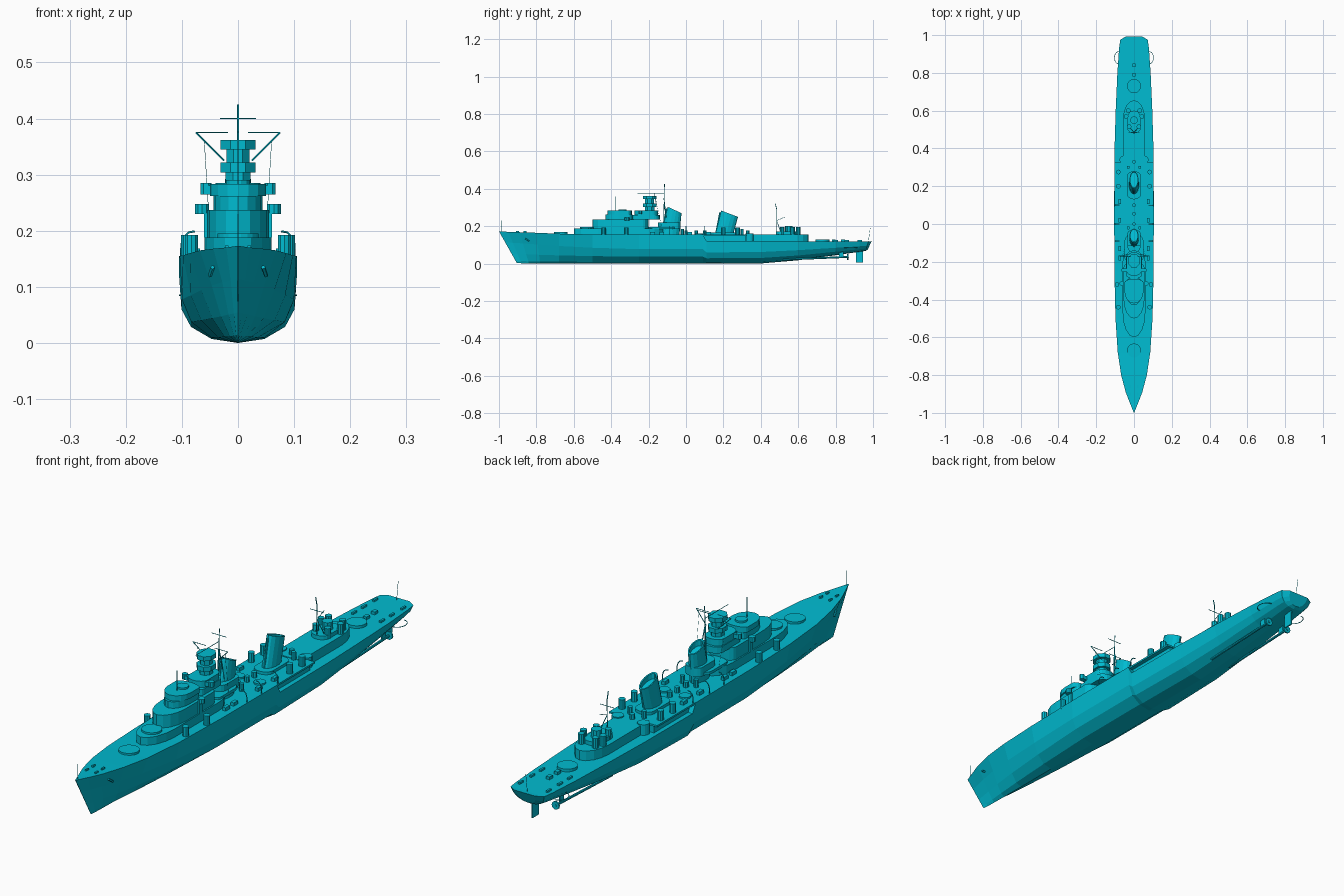
import bpy, bmesh, math
from mathutils import Vector

if "Cube" in bpy.data.objects:
    bpy.data.objects.remove(bpy.data.objects["Cube"])


def loft(name, rings, caps=True):
    bm = bmesh.new()
    rows = [[bm.verts.new(p) for p in r] for r in rings]
    n = len(rows[0])
    for a, b in zip(rows, rows[1:]):
        for i in range(n):
            j = (i + 1) % n
            bm.faces.new((a[i], a[j], b[j], b[i]))
    if caps:
        bm.faces.new(rows[0])
        bm.faces.new(rows[-1])
    bmesh.ops.remove_doubles(bm, verts=bm.verts, dist=1e-5)
    bmesh.ops.recalc_face_normals(bm, faces=bm.faces)
    me = bpy.data.meshes.new(name)
    bm.to_mesh(me)
    bm.free()
    ob = bpy.data.objects.new(name, me)
    ob.data.materials.append(paint)
    bpy.context.collection.objects.link(ob)
    return ob


def prism(name, outline, z0, z1):
    return loft(name, [[(x, y, z) for x, y in outline] for z in (z0, z1)])


def ellipse(cx, cy, rx, ry, n=12):
    return [(cx + rx * math.cos(math.tau * (i + .5) / n),
             cy + ry * math.sin(math.tau * (i + .5) / n)) for i in range(n)]


def house(y0, y1, w, front, back, n=8):
    # plan outline with rounded ends of the given lengths
    a = [math.pi * i / n for i in range(n + 1)]
    return ([(w * math.cos(t), y1 - back + back * math.sin(t)) for t in a] +
            [(-w * math.cos(t), y0 + front - front * math.sin(t)) for t in a])


def drum(name, x, y, r, z0, z1, n=12):
    return prism(name, ellipse(x, y, r, r, n), z0, z1)


def box(name, x, y, sx, sy, z0, z1):
    return prism(name, [(x - sx, y - sy), (x + sx, y - sy), (x + sx, y + sy), (x - sx, y + sy)], z0, z1)


def rod(name, pts, r=.0012, n=5):
    pts = [Vector(p) for p in pts]
    rings = []
    for i, p in enumerate(pts):
        d = pts[min(i + 1, len(pts) - 1)] - pts[max(i - 1, 0)]
        q = d.to_track_quat('Z', 'Y')
        rings.append([p + q @ Vector((r * math.cos(math.tau * k / n), r * math.sin(math.tau * k / n), 0))
                      for k in range(n)])
    return loft(name, rings)


paint = bpy.data.materials.new("teal_paint")
paint.diffuse_color = (.0, .50, .64, 1)
paint.use_nodes = True
paint.node_tree.nodes["Principled BSDF"].inputs["Base Color"].default_value = paint.diffuse_color

# Hull: deck y, keel y, half width, deck z, keel z, fullness
stations = [(-1, -.905, .001, .173, .004, 0), (-.95, -.88, .021, .17, .002, 0),
            (-.89, -.84, .044, .168, .001, .05), (-.8, -.78, .068, .165, 0, .2),
            (-.68, -.68, .086, .16, 0, .4), (-.5, -.5, .098, .156, 0, .7),
            (-.25, -.25, .104, .155, 0, 1), (.09, .09, .105, .155, 0, 1),
            (.11, .11, .105, .12, 0, 1), (.4, .4, .103, .12, .001, .9),
            (.6, .6, .097, .12, .018, .8), (.8, .8, .088, .119, .045, .75),
            (.93, .92, .079, .119, .062, .75), (.975, .96, .073, .119, .068, .75),
            (.992, .972, .045, .12, .075, .75)]
full = [(0, 0), (.45, .06), (.8, .24), (.96, .5), (1, 1)]
vee = [(0, 0), (.16, .07), (.36, .3), (.62, .65), (1, 1)]
rings = []
for yd, yk, w, zd, zk, f in stations:
    half = []
    for (xa, za), (xb, zb) in zip(vee, full):
        fx, fz = xa + (xb - xa) * f, za + (zb - za) * f
        half.append((w * fx, yk + (yd - yk) * fz, zk + (zd - zk) * fz))
    rings.append(half + [(-x, y, z) for x, y, z in reversed(half[1:])])
loft("hull", rings)

# Raised midship deck with side galleries, and aft deckhouse
box("gallery_block", 0, .205, .086, .115, .115, .151)
box("gallery_deck", 0, .205, .103, .12, .148, .155)
prism("aft_deckhouse", house(.3, .655, .058, .01, .1), .115, .157)

# Rudder, shafts and propellers
box("rudder", 0, .928, .003, .019, .006, .085)
for s in (-1, 1):
    rod("propeller_shaft", [(s * .045, .52, .022), (s * .045, .87, .036)], .005, 8)
    rod("propeller_hub", [(s * .045, .862, .036), (s * .045, .868, .036)], .016, 10)
    box("shaft_bracket", s * .045, .83, .002, .012, .036, .075)
    rod("propeller_guard", [(s * (.075 + .029 * math.sin(math.pi * i / 8)),
                             .88 - .035 * math.cos(math.pi * i / 8), .085) for i in range(9)], .0015)

# Gun mount rings
drum("fore_gun_ring", 0, -.67, .037, .155, .168, 20)
drum("upper_gun_ring", 0, -.53, .037, .185, .195, 20)
drum("aft_gun_ring", 0, .73, .037, .115, .13, 20)

# Forward superstructure tiers
prism("lower_tier", house(-.6, -.12, .06, .13, .08), .15, .188)
prism("second_tier", house(-.5, -.2, .055, .1, .03), .185, .237)
prism("third_tier", house(-.43, -.285, .044, .07, .02), .235, .262)
prism("bridge_roof", house(-.42, -.29, .05, .06, .02), .262, .283)
prism("rear_tier", house(-.29, -.14, .042, .02, .03), .235, .26)
prism("tower_base", house(-.275, -.15, .04, .03, .03), .26, .285)
prism("flag_deck", house(-.2, -.05, .05, .02, .04), .185, .196)
drum("bridge_director", 0, -.34, .022, .283, .29)

# Tower
for r, z0, z1 in ((.024, .285, .305), (.034, .304, .322), (.022, .322, .346), (.034, .345, .362)):
    prism("tower_section", ellipse(0, -.195, r, r * 1.15, 8), z0, z1)

# Funnels: raked ovals with a slanted open top
def funnel(name, base, z0, top, zf, zb, w):
    def ring(y0, y1, za, zb, w):
        cy, ry = (y0 + y1) / 2, (y1 - y0) / 2
        return [(x, y, za + (zb - za) * (y - y0) / (y1 - y0)) for x, y in ellipse(0, cy, w, ry, 14)]
    a, b = top
    loft(name, [ring(*base, z0, z0, w * 1.1), ring(a, b, zf, zb, w),
                ring(a + .006, b - .006, zf - .003, zb + .002, w * .8),
                ring(a + .006, b - .006, zf - .025, zb - .018, w * .8)])
    rod(name + "_pipe", [(0, base[0] + .004, z0), (0, a - .006, zf - .01)], .004, 8)


funnel("fore_funnel", (-.135, -.035), .155, (-.098, -.024), .304, .27, .024)
funnel("aft_funnel", (.155, .252), .155, (.188, .278), .284, .25, .024)
prism("fore_funnel_base", house(-.15, -.03, .035, .03, .02), .185, .22)
prism("aft_funnel_base", house(.13, .28, .038, .03, .03), .154, .166)

# Aft control position
prism("aft_control", house(.48, .6, .036, .03, .04), .157, .172)
drum("aft_director", 0, .55, .02, .17, .202, 10)

for s in (-1, 1):
    # Gun tubs and bridge wings
    drum("bridge_wing_tub", s * .057, -.245, .011, .265, .285, 8)
    box("bridge_wing", s * .045, -.245, .012, .01, .265, .281)
    drum("platform_tub", s * .064, -.315, .013, .23, .248, 10)
    box("tub_support", s * .055, -.315, .006, .01, .188, .232)
    for x, y in ((.083, -.44), (.09, -.32), (.083, .2), (.083, .275)):
        drum("deck_tub", s * x, y, .0125, .15, .192, 10)
    for x, y in ((.042, .57), (.026, .515), (.03, .6)):
        drum("aft_tub", s * x, y, .0125, .155, .196, 10)
    # Torpedo mounts and deck lockers
    for x, y in ((.045, .07), (.055, .34)):
        drum("torpedo_mount", s * x, y, .022, .115, .161, 14)
    for y in (-.18, -.13, .02, .12):
        box("deck_locker", s * .075, y, .007, .013, .15, .168)
    for y in (.8, .86, .93):
        box("stern_fitting", s * .06, y, .004, .012, .117, .126)
    # Curved boat davits
    for y in (-.09, .0, .1):
        rod("boat_davit", [(s * .101, y, .153), (s * .101, y, .175), (s * .097, y, .188),
                           (s * .088, y, .197), (s * .077, y, .199)], .002)
    # Ventilators
    for y in (-.02, .3):
        drum("ventilator", s * .03, y, .009, .15, .185, 8)
    # Mast yards and rigging
    rod("yard_arm", [(s * .025, -.16, .325), (s * .075, -.17, .375)], .0016)
    rod("yard_bar", [(s * .018, -.17, .375), (s * .075, -.17, .375)])
    rod("signal_line", [(s * .06, -.165, .36), (s * .05, -.13, .195)], .0005, 3)
    rod("mast_leg", [(s * .02, -.1, .19), (0, -.118, .35)], .002)
    rod("aft_mast_leg", [(s * .022, .51, .157), (0, .485, .23)], .0016)
    rod("anchor", [(s * .045, -.86, .135), (s * .05, -.84, .12)], .004)
    for y in (-.9, -.86):
        box("bollard", s * .02, y, .003, .008, .16, .174)

# Masts and poles
rod("main_mast", [(0, -.12, .19), (0, -.115, .425)], .0018)
rod("top_yard", [(-.032, -.116, .4), (.032, -.116, .4)])
rod("long_yard", [(0, -.26, .376), (0, -.115, .376)])
rod("bridge_pole", [(0, -.375, .28), (0, -.375, .36)])
rod("aft_mast", [(0, .485, .155), (0, .485, .29), (0, .478, .32)], .002)
rod("aft_yard", [(-.03, .485, .265), (.03, .485, .265)])
rod("aft_gaff", [(0, .485, .23), (0, .53, .25)])
rod("bow_pole", [(0, -.985, .17), (0, -.985, .23)], .0009)
rod("stern_pole", [(0, .975, .118), (0, .985, .19)], .0009)
for y in (.1, .055, .33, -.0):
    drum("deck_vent", 0, y, .01, .15, .176, 8)
for y in (.79, .84):
    box("stern_hatch", 0, y, .008, .01, .117, .13)
